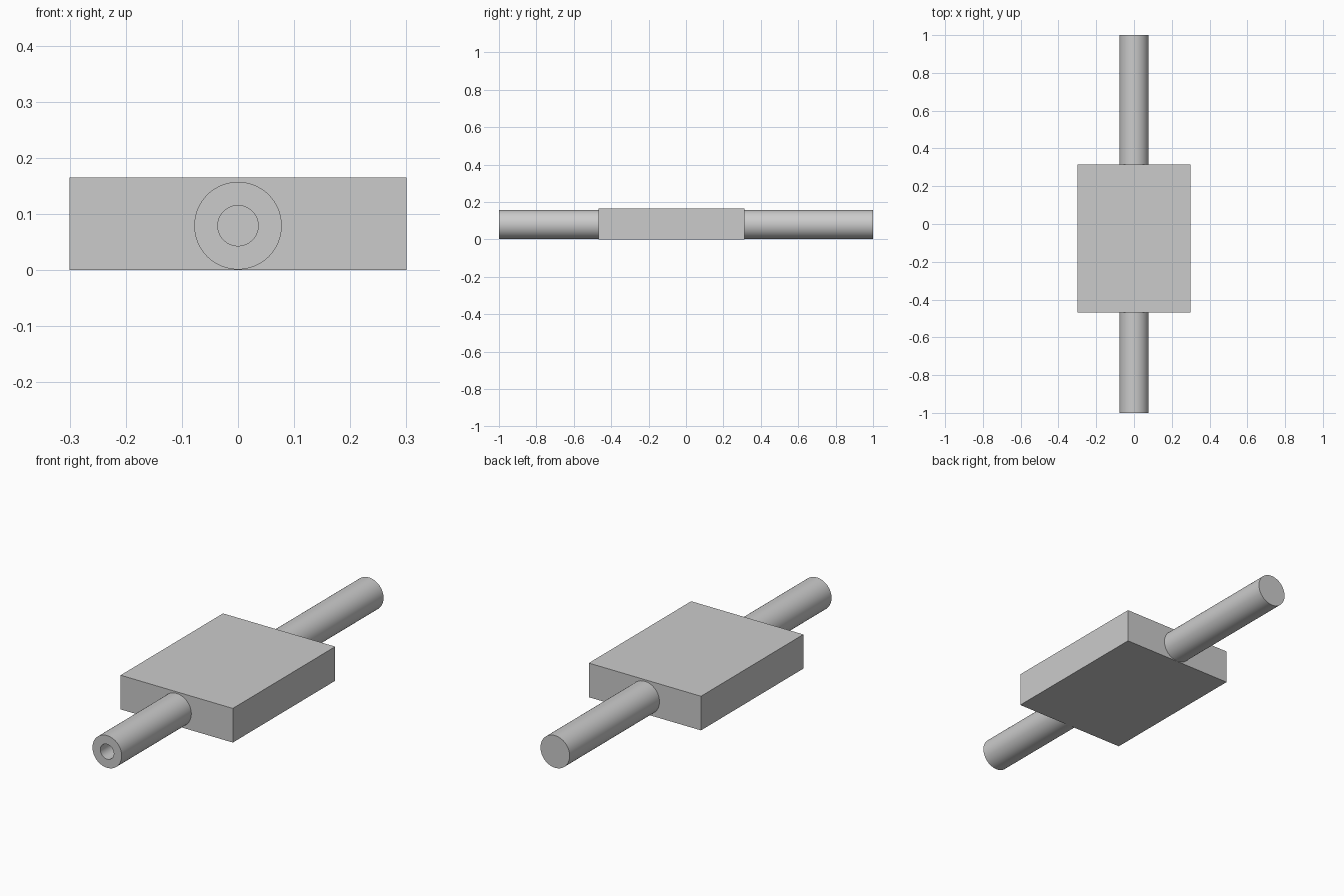
import bpy
import bmesh
import math
from mathutils import Vector

cube = bpy.data.objects.get("Cube")
if cube:
    bpy.data.objects.remove(cube, do_unlink=True)

AXIS_Z = 0.079
PIPE_R = 0.078
BORE_R = 0.036
BLOCK_FRONT, BLOCK_BACK = -0.468, 0.314
BLOCK_TOP = 0.165
SEGMENTS = 64

grey = bpy.data.materials.new("plain grey")
grey.use_nodes = True
colour = (0.6, 0.6, 0.6, 1)
grey.diffuse_color = colour
grey.node_tree.nodes["Principled BSDF"].inputs["Base Color"].default_value = colour


def add_object(name, bm):
    bmesh.ops.recalc_face_normals(bm, faces=bm.faces)
    mesh = bpy.data.meshes.new(name)
    bm.to_mesh(mesh)
    bm.free()
    mesh.materials.append(grey)
    obj = bpy.data.objects.new(name, mesh)
    bpy.context.collection.objects.link(obj)
    return obj


def lathe(name, profile):
    """Turn (radius, y) points about the lengthwise axis."""
    bm = bmesh.new()
    verts = [bm.verts.new((r, y, AXIS_Z)) for r, y in profile]
    edges = [bm.edges.new(pair) for pair in zip(verts, verts[1:])]
    bmesh.ops.spin(bm, geom=verts + edges, cent=(0, 0, AXIS_Z), axis=(0, 1, 0),
                   angle=math.tau, steps=SEGMENTS)
    bmesh.ops.remove_doubles(bm, verts=bm.verts, dist=0.0001)
    obj = add_object(name, bm)
    bpy.ops.object.select_all(action="DESELECT")
    obj.select_set(True)
    bpy.context.view_layer.objects.active = obj
    bpy.ops.object.shade_smooth_by_angle(angle=math.radians(30))


# Rectangular body
bm = bmesh.new()
bmesh.ops.create_cube(bm, size=1)
bmesh.ops.scale(bm, vec=(0.6, BLOCK_BACK - BLOCK_FRONT, BLOCK_TOP), verts=bm.verts)
bmesh.ops.translate(bm, vec=Vector((0, (BLOCK_FRONT + BLOCK_BACK) / 2, BLOCK_TOP / 2)),
                    verts=bm.verts)
add_object("body_block", bm)

# Hollow front pipe, its bore ending at the block
lathe("front_pipe", [(0, BLOCK_FRONT), (BORE_R, BLOCK_FRONT), (BORE_R, -1),
                     (PIPE_R, -1), (PIPE_R, BLOCK_FRONT + 0.02),
                     (0, BLOCK_FRONT + 0.02)])

# Solid back rod
lathe("back_rod", [(0, BLOCK_BACK - 0.02), (PIPE_R, BLOCK_BACK - 0.02),
                   (PIPE_R, 1), (0, 1)])
